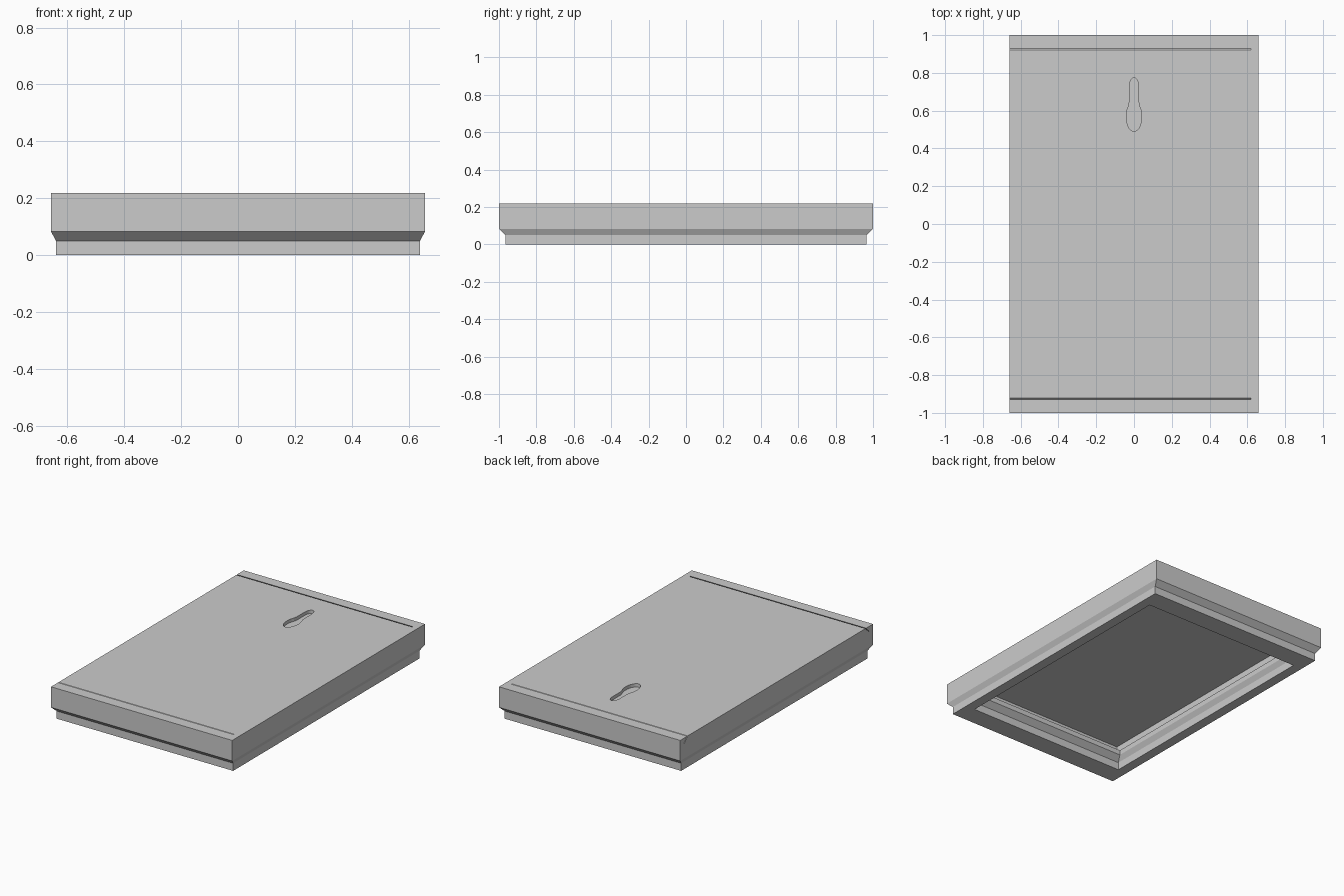
import bpy, bmesh
from math import sin, cos, pi

if "Cube" in bpy.data.objects:
    bpy.data.objects.remove(bpy.data.objects["Cube"])

HX, HY, TOP = 0.658, 1.0, 0.218  # half width, half length, height
SLOT, END = 0.183, 0.62          # panel underside, closed end of the slot


def finish(name, bm):
    bmesh.ops.recalc_face_normals(bm, faces=bm.faces)
    mesh = bpy.data.meshes.new(name)
    bm.to_mesh(mesh)
    bm.free()
    obj = bpy.data.objects.new(name, mesh)
    bpy.context.collection.objects.link(obj)
    return obj


def prism(name, points, offset):
    """Extrude a closed outline along an offset vector."""
    bm = bmesh.new()
    face = bm.faces.new([bm.verts.new(p) for p in points])
    new = bmesh.ops.extrude_face_region(bm, geom=[face])["geom"]
    verts = [g for g in new if isinstance(g, bmesh.types.BMVert)]
    bmesh.ops.translate(bm, verts=verts, vec=offset)
    return finish(name, bm)


def ring_frame(name, profile):
    """Sweep a closed (inset, z) profile round the rectangle."""
    bm = bmesh.new()
    loops = []
    for t, z in profile:
        x, y = HX - t / 2, HY - t
        loops.append([bm.verts.new((sx * x, sy * y, z))
                      for sx, sy in ((-1, -1), (1, -1), (1, 1), (-1, 1))])
    for i, a in enumerate(loops):
        b = loops[(i + 1) % len(loops)]
        for j in range(4):
            k = (j + 1) % 4
            bm.faces.new((a[j], a[k], b[k], b[j]))
    return finish(name, bm)


def cut(obj, cutter):
    mod = obj.modifiers.new("cut", "BOOLEAN")
    mod.operation = "DIFFERENCE"
    mod.solver = "EXACT"
    mod.object = cutter
    bpy.context.view_layer.objects.active = obj
    bpy.ops.object.modifier_apply(modifier=mod.name)
    bpy.data.objects.remove(cutter)


def dovetail(x, half_top, half_low, z_low, z_top):
    return [(x, -half_low, z_low), (x, half_low, z_low),
            (x, half_top, z_top), (x, -half_top, z_top)]


# Moulded frame lying face down, with a rabbet behind the front lip
frame = ring_frame("frame", [
    (0, TOP), (0, 0.083), (0.035, 0.05), (0.035, 0),
    (0.165, 0), (0.165, 0.05), (0.2, 0.083), (0.2, 0.115),
    (0.13, 0.115), (0.13, TOP)])

# Shallow dovetail slot, open at the left side (cutter runs past the top)
slot = prism("slot_cutter",
             dovetail(-0.75, 0.928 - 0.01, 0.963, SLOT, TOP + 0.01),
             (0.75 + END, 0, 0))
cut(frame, slot)

# Thin sliding back panel with a narrow gap along its ends
panel = prism("back_panel", dovetail(-HX, 0.922, 0.957, SLOT, TOP),
              (HX + END, 0, 0))

# Keyhole hanger pocket: wide bowl below, narrow rounded slot above
outline = []
n = 20
for i in range(n + 1):
    a = pi - 0.75 + (pi + 1.5) * i / n
    outline.append((0.041 * cos(a), 0.568 + 0.078 * sin(a), TOP - 0.022))
outline.append((0.025, 0.645, TOP - 0.022))
for i in range(13):
    a = pi * i / 12
    outline.append((0.025 * cos(a), 0.725 + 0.05 * sin(a), TOP - 0.022))
outline.append((-0.025, 0.645, TOP - 0.022))
cut(panel, prism("keyhole_cutter", outline, (0, 0, 0.1)))
